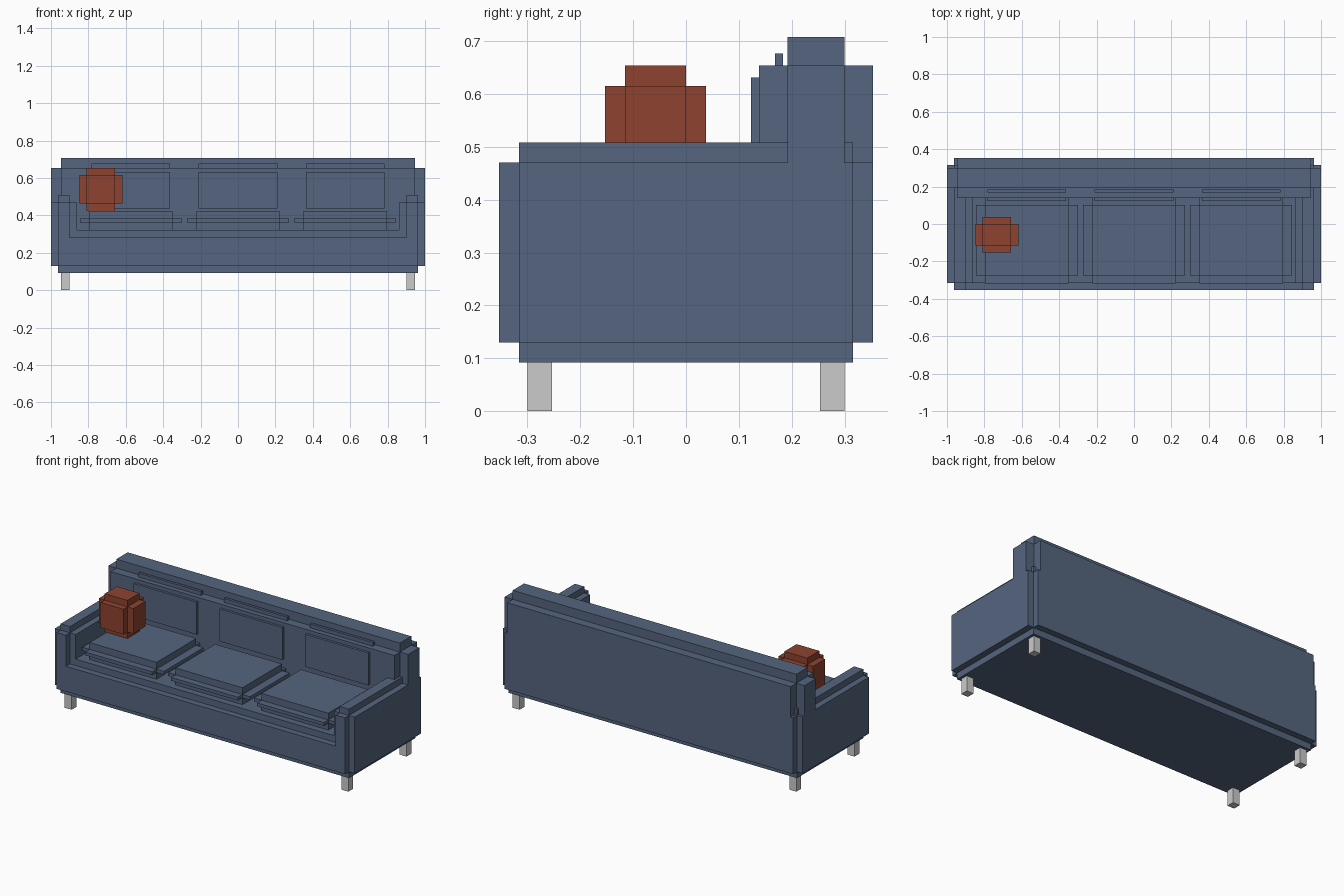
import bpy
import bmesh

if "Cube" in bpy.data.objects:
    bpy.data.objects.remove(bpy.data.objects["Cube"])


def material(name, color):
    m = bpy.data.materials.new(name)
    m.diffuse_color = color
    m.use_nodes = True
    m.node_tree.nodes["Principled BSDF"].inputs["Base Color"].default_value = m.diffuse_color
    return m


blue = material("blue_fabric", (0.09, 0.13, 0.21, 1))
red = material("red_fabric", (0.27, 0.055, 0.03, 1))


def add_block(name, lo, hi, inset=None, mat=None):
    """Box from lo to hi; with inset, a core box with each face pushed out, giving stepped edges."""
    inset = inset or (0, 0, 0)
    bm = bmesh.new()
    bmesh.ops.create_cube(bm, size=1)
    for v in bm.verts:
        for i in range(3):
            v.co[i] = lo[i] + inset[i] if v.co[i] < 0 else hi[i] - inset[i]
    bm.normal_update()
    if any(inset):
        for face in bmesh.ops.extrude_discrete_faces(bm, faces=bm.faces[:])["faces"]:
            n = face.normal.copy()
            step = sum(abs(n[i]) * inset[i] for i in range(3))
            bmesh.ops.translate(bm, vec=n * step, verts=face.verts[:])
    bmesh.ops.recalc_face_normals(bm, faces=bm.faces[:])
    mesh = bpy.data.meshes.new(name)
    bm.to_mesh(mesh)
    bm.free()
    obj = bpy.data.objects.new(name, mesh)
    bpy.context.collection.objects.link(obj)
    if mat:
        mesh.materials.append(mat)
    return obj


# Frame: base and backrest
add_block("base", (-1, -0.354, 0.092), (1, 0.354, 0.322), (0.038, 0.038, 0.039), blue)
add_block("backrest", (-1, 0.138, 0.092), (1, 0.354, 0.708), (0.054, 0.054, 0.054), blue)

# Armrests and legs on both sides
for side, label in ((-1, "left"), (1, "right")):
    x0, x1 = sorted((side * 0.862, side * 1.0))
    add_block(f"{label}_armrest", (x0, -0.354, 0.092), (x1, 0.354, 0.508), (0.038, 0.038, 0.038), blue)
    x0, x1 = sorted((side * 0.9, side * 0.946))
    add_block(f"{label}_front_leg", (x0, -0.3, 0), (x1, -0.254, 0.092))
    add_block(f"{label}_back_leg", (x0, 0.254, 0), (x1, 0.3, 0.092))

# Seat and back cushions
for label, x in (("left", -0.573), ("middle", 0), ("right", 0.573)):
    add_block(f"{label}_seat_cushion", (x - 0.273, -0.318, 0.322), (x + 0.273, 0.143, 0.424),
              (0.05, 0.042, 0.041), blue)
    add_block(f"{label}_back_cushion", (x - 0.256, 0.123, 0.39), (x + 0.256, 0.229, 0.677),
              (0.046, 0.045, 0.046), blue)

# Throw pillow resting on the left seat
add_block("throw_pillow", (-0.848, -0.153, 0.424), (-0.618, 0.038, 0.654), (0.039, 0.038, 0.039), red)
